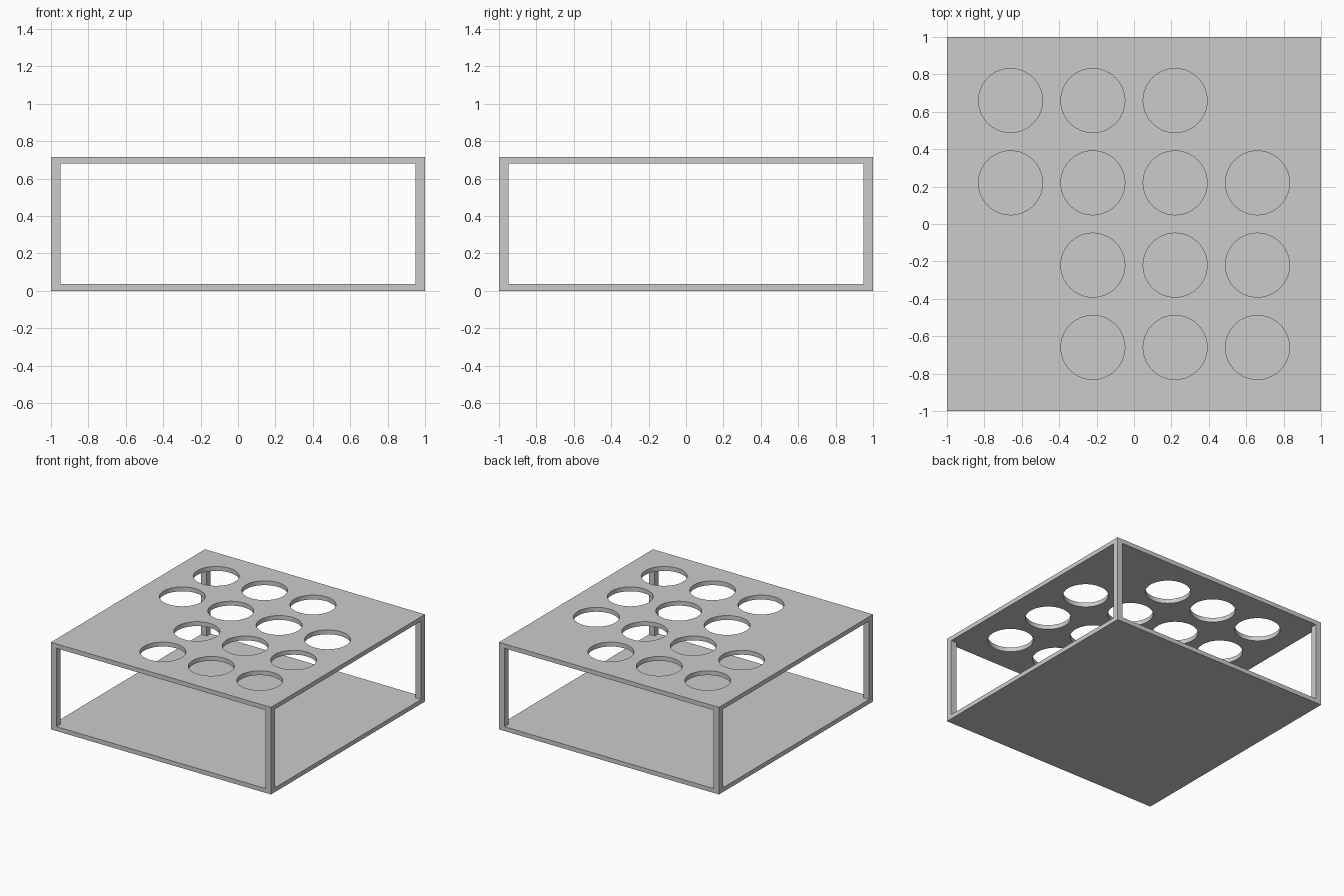
import bpy, bmesh
from mathutils import Matrix, Vector

cube = bpy.data.objects.get("Cube")
if cube:
    bpy.data.objects.remove(cube, do_unlink=True)

HEIGHT, PLATE, POST = 0.716, 0.036, 0.05
HOLE_RADIUS, PITCH = 0.171, 0.44

grey = bpy.data.materials.new("light_grey")
grey.use_nodes = True
grey.diffuse_color = (0.6, 0.6, 0.6, 1)
grey.node_tree.nodes["Principled BSDF"].inputs["Base Color"].default_value = grey.diffuse_color


def finish(name, bm):
    mesh = bpy.data.meshes.new(name)
    bm.to_mesh(mesh)
    bm.free()
    mesh.materials.append(grey)
    obj = bpy.data.objects.new(name, mesh)
    bpy.context.collection.objects.link(obj)
    return obj


def box(name, low, high):
    low, high = Vector(low), Vector(high)
    bm = bmesh.new()
    bmesh.ops.create_cube(bm, size=1, matrix=Matrix.Translation((low + high) / 2)
                          @ Matrix.Diagonal((*(high - low), 1)))
    return finish(name, bm)


# Base and top plates
box("base_plate", (-1, -1, 0), (1, 1, PLATE))
top = box("top_plate", (-1, -1, HEIGHT - PLATE), (1, 1, HEIGHT))

# Corner posts
for depth, y in (("front", -1), ("back", 1)):
    for side, x in (("left", 1), ("right", -1)):
        c = 1 - POST / 2
        h = Vector((POST / 2, POST / 2, 0))
        box(f"{depth}_{side}_post", Vector((x * c, y * c, PLATE)) - h,
            Vector((x * c, y * c, HEIGHT - PLATE)) + h)

# Round holes on a four by four grid, back row first, some places left solid
bm = bmesh.new()
for row, pattern in enumerate(("ooo.", "oooo", ".ooo", ".ooo")):
    for col, mark in enumerate(pattern):
        if mark == "o":
            centre = ((col - 1.5) * PITCH, (1.5 - row) * PITCH, HEIGHT - PLATE / 2)
            bmesh.ops.create_cone(bm, cap_ends=True, segments=64, radius1=HOLE_RADIUS,
                                  radius2=HOLE_RADIUS, depth=PLATE * 3,
                                  matrix=Matrix.Translation(centre))
cutter = finish("hole_cutter", bm)
cutter.hide_render = True

cut = top.modifiers.new("holes", "BOOLEAN")
cut.operation = "DIFFERENCE"
cut.solver = "EXACT"
cut.object = cutter
bpy.ops.object.select_all(action="DESELECT")
bpy.context.view_layer.objects.active = top
top.select_set(True)
bpy.ops.object.modifier_apply(modifier=cut.name)
bpy.data.objects.remove(cutter, do_unlink=True)

# Smooth hole walls with sharp rims
bpy.ops.object.shade_smooth_by_angle()
